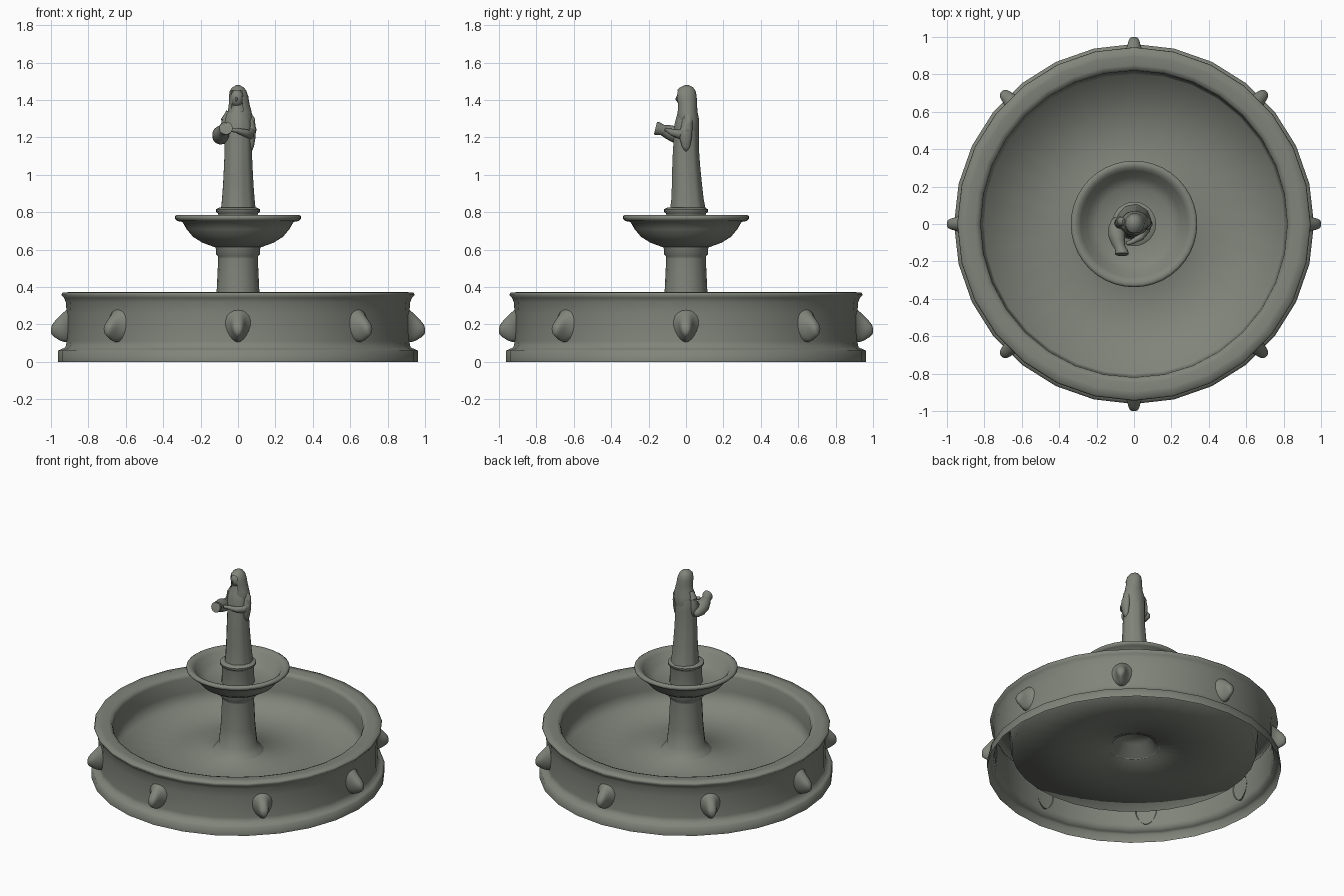
import bpy, bmesh, math
from mathutils import Vector, Matrix

stone = bpy.data.materials.new("grey_green_stone")
stone.diffuse_color = (0.215, 0.232, 0.195, 1)


def finish(name, bm, angle=40):
    bmesh.ops.recalc_face_normals(bm, faces=bm.faces)
    me = bpy.data.meshes.new(name)
    bm.to_mesh(me)
    bm.free()
    me.shade_smooth()
    me.set_sharp_from_angle(angle=math.radians(angle))
    me.materials.append(stone)
    ob = bpy.data.objects.new(name, me)
    bpy.context.collection.objects.link(ob)
    return ob


def skin(bm, rings, cap0=False, cap1=False):
    vs = [[bm.verts.new(p) for p in r] for r in rings]
    n = len(vs[0])
    for a, b in zip(vs, vs[1:]):
        for i in range(n):
            j = (i + 1) % n
            bm.faces.new((a[i], a[j], b[j], b[i]))
    if cap0:
        bm.faces.new(vs[0][::-1])
    if cap1:
        bm.faces.new(vs[-1])


def lathe(name, profile, seg, cap0=False, cap1=False, angle=40):
    bm = bmesh.new()
    rings = []
    for r, z in profile:
        rings.append([(r * math.cos(2 * math.pi * i / seg),
                       r * math.sin(2 * math.pi * i / seg), z) for i in range(seg)])
    skin(bm, rings, cap0, cap1)
    return finish(name, bm, angle)


def loft(name, sections, seg=28, folds=0, depth=0.0, cut=None):
    # sections: cx, cy, z, rx, ry
    bm = bmesh.new()
    rings = []
    for cx, cy, z, rx, ry in sections:
        ring = []
        for i in range(seg):
            t = 2 * math.pi * i / seg
            k = 1 + depth * math.cos(folds * t)
            ring.append((cx + rx * k * math.cos(t), cy + ry * k * math.sin(t), z))
        rings.append(ring)
    skin(bm, rings, True, True)
    if cut:
        bmesh.ops.delete(bm, geom=[f for f in bm.faces if cut(f.calc_center_median())], context='FACES')
    return finish(name, bm, 75)


def tube(name, pts, radii, seg=14):
    bm = bmesh.new()
    P = [Vector(p) for p in pts]
    rings = []
    for i, p in enumerate(P):
        d = (P[min(i + 1, len(P) - 1)] - P[max(i - 1, 0)]).normalized()
        u = d.cross(Vector((0.31, 0.2, 0.93))).normalized()
        v = d.cross(u)
        rings.append([p + radii[i] * (math.cos(a) * u + math.sin(a) * v)
                      for a in (2 * math.pi * k / seg for k in range(seg))])
    skin(bm, rings, True, True)
    return finish(name, bm, 75)


def blob(bm, c, s):
    m = Matrix.Translation(c) @ Matrix.Diagonal((*s, 1))
    bmesh.ops.create_uvsphere(bm, u_segments=14, v_segments=10, radius=1, matrix=m)


# Large basin: outer wall, then rim, inner wall and raised floor
lathe("basin_wall", [(.962, 0), (.962, .06), (.945, .068), (.922, .078), (.916, .11), (.916, .26),
                     (.921, .32), (.93, .342), (.945, .358), (.938, .37), (.9, .373)], 28, angle=120)
lathe("basin_rim_and_floor", [(.905, .372), (.85, .372), (.828, .364), (.82, .345), (.816, .24),
                              (.803, .142), (.4, .16), (.145, .182), (.105, .25)], 32, cap1=True, angle=120)

# Column with flared foot and stepped neck
lathe("column", [(.175, .175), (.155, .198), (.127, .235), (.115, .36), (.106, .55), (.107, .565),
                 (.118, .575), (.118, .605), (.128, .625)], 16, angle=50)

# Upper bowl
lathe("upper_bowl", [(.1, .615), (.13, .615), (.19, .637), (.24, .668), (.275, .71), (.297, .748),
                     (.325, .753), (.338, .765), (.338, .778), (.325, .786), (.305, .782),
                     (.285, .765), (.25, .71), (.2, .68), (.1, .67)], 40, True, True, 70)

# Statue pedestal
lathe("statue_pedestal", [(.108, .66), (.105, .785), (.108, .795), (.118, .802), (.118, .815),
                          (.1, .825)], 24, cap1=True, angle=60)

# Statue robe with shallow folds
loft("robe", [(0, .01, .82, .092, .094), (0, .008, .87, .087, .086), (0, .005, .95, .081, .08),
              (0, .001, 1.05, .076, .074), (0, 0, 1.12, .073, .07), (0, .002, 1.2, .072, .067),
              (0, .003, 1.27, .075, .064), (0, .005, 1.32, .064, .053), (0, .002, 1.36, .035, .036),
              (0, 0, 1.39, .026, .028)], 36, 9, .02)

# Veil with an opening for the face, tapering into the shoulders
loft("veil", [(.004, .012, 1.2, .05, .05), (.005, .012, 1.25, .068, .058), (.006, .011, 1.3, .073, .058),
              (.009, .008, 1.34, .063, .053), (.006, .007, 1.38, .055, .052),
              (.003, .002, 1.42, .052, .055), (0, .001, 1.45, .044, .05),
              (0, .003, 1.468, .03, .034), (0, .004, 1.479, .01, .012)], 40,
     cut=lambda c: c.y < -.024 and -.036 < c.x < .022 and 1.3 < c.z < 1.45)
bm = bmesh.new()
blob(bm, (-.005, -.012, 1.41), (.036, .039, .047))
blob(bm, (-.009, -.048, 1.405), (.006, .008, .012))
finish("face", bm, 60)

# Arms, widening into hanging sleeves
tube("left_arm", [(.045, .01, 1.335), (.066, .01, 1.29), (.071, .0, 1.24), (.062, -.03, 1.215),
                  (.035, -.07, 1.225), (-.01, -.095, 1.238), (-.04, -.105, 1.24)],
     [.02, .027, .029, .026, .019, .013, .01])
tube("right_arm", [(-.045, .01, 1.335), (-.066, .012, 1.29), (-.075, .005, 1.24), (-.078, -.03, 1.21),
                   (-.08, -.07, 1.2), (-.07, -.1, 1.205)], [.02, .027, .029, .024, .017, .01])
loft("left_sleeve", [(.07, .0, 1.125, .004, .005), (.071, .0, 1.15, .014, .022), (.072, -.002, 1.2, .022, .034),
                     (.071, .003, 1.25, .025, .032), (.066, .008, 1.3, .018, .026)], 14)
loft("right_sleeve", [(-.07, .01, 1.165, .006, .008), (-.074, .008, 1.19, .018, .028),
                      (-.075, .008, 1.24, .024, .032), (-.066, .01, 1.3, .018, .026)], 14)

# Tilted water jug with flared mouth
tube("water_jug", [(-.1, .03, 1.18), (-.098, .02, 1.187), (-.095, -.015, 1.202), (-.092, -.06, 1.217),
                   (-.083, -.1, 1.231), (-.075, -.125, 1.239), (-.066, -.152, 1.247),
                   (-.064, -.163, 1.25), (-.066, -.156, 1.248), (-.075, -.125, 1.239)],
     [.01, .024, .042, .045, .037, .029, .036, .035, .026, .018], 18)

# Eight animal-head spouts, smoothly growing out of the wall
# sections along the radius: radius, centre height, half width, half height
head = [(.905, .195, .07, .088), (.92, .19, .054, .085), (.936, .185, .042, .077), (.952, .18, .036, .066),
        (.968, .177, .032, .053), (.984, .173, .027, .039), (.995, .17, .02, .026), (1.0, .168, .01, .012)]
for k in range(8):
    bm = bmesh.new()
    rings = []
    for x, zc, w, h in head:
        ring = []
        for i in range(20):
            t = 2 * math.pi * i / 20
            taper = 1 + .2 * math.sin(t)       # broad brow, narrow chin
            ring.append((x, w * taper * math.cos(t), zc + h * math.sin(t)))
        rings.append(ring)
    skin(bm, rings, False, True)
    bmesh.ops.rotate(bm, cent=(0, 0, 0), matrix=Matrix.Rotation(k * math.pi / 4, 3, 'Z'), verts=bm.verts)
    finish("spout_head_%d" % (k + 1), bm, 120)
